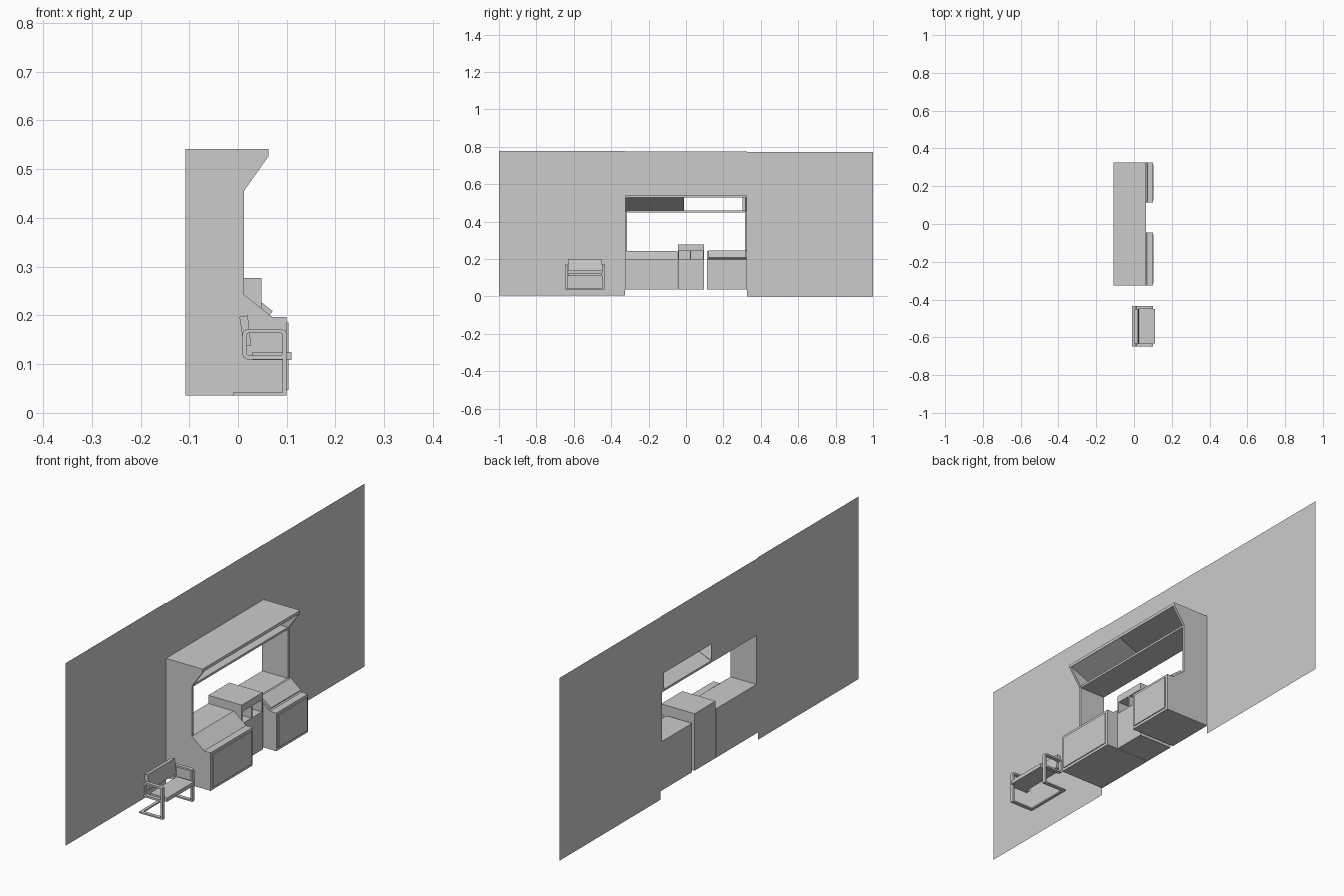
import bpy, bmesh
from mathutils import Vector

if "Cube" in bpy.data.objects:
    bpy.data.objects.remove(bpy.data.objects["Cube"])

BACK = -0.108   # plane of the wall
FLOOR = 0.036


def finish(name, bm):
    me = bpy.data.meshes.new(name)
    bm.to_mesh(me)
    bm.free()
    ob = bpy.data.objects.new(name, me)
    bpy.context.collection.objects.link(ob)
    return ob


def prism(name, profile, y0, y1, insets=()):
    """Extrude an x-z profile along y; insets = (edge index, margin, depth)."""
    bm = bmesh.new()
    a = [bm.verts.new((x, y0, z)) for x, z in profile]
    b = [bm.verts.new((x, y1, z)) for x, z in profile]
    n = len(profile)
    bm.faces.new(a)
    bm.faces.new(b[::-1])
    sides = [bm.faces.new((a[i], b[i], b[(i + 1) % n], a[(i + 1) % n])) for i in range(n)]
    bmesh.ops.recalc_face_normals(bm, faces=bm.faces[:])
    for i, margin, depth in insets:
        bmesh.ops.inset_region(bm, faces=[sides[i]], thickness=margin)
        r = bmesh.ops.extrude_face_region(bm, geom=[sides[i]])
        move = -sides[i].normal * depth
        bmesh.ops.translate(bm, vec=move, verts=[v for v in r['geom'] if isinstance(v, bmesh.types.BMVert)])
        if sides[i].is_valid:
            bmesh.ops.delete(bm, geom=[sides[i]], context='FACES_ONLY')
    return finish(name, bm)


def box(name, x0, x1, y0, y1, z0, z1):
    return prism(name, [(x0, z0), (x1, z0), (x1, z1), (x0, z1)], y0, y1)


def sheet(name, rects):
    """Thin upright panels in the wall plane, each (y0, y1, z0, z1)."""
    bm = bmesh.new()
    for y0, y1, z0, z1 in rects:
        bm.faces.new([bm.verts.new((BACK, y, z)) for y, z in
                      ((y0, z0), (y1, z0), (y1, z1), (y0, z1))])
    return finish(name, bm)


# Wall with openings for the counter and the canopy
sheet("wall", [(-1, -0.326, 0.005, 0.777), (0.326, 1, 0, 0.773),
               (-0.326, 0.326, 0.53, 0.774), (-0.326, -0.012, 0.455, 0.53),
               (0.302, 0.326, 0.455, 0.53)])

# Canopy: boards, end panels and sloped light panel
canopy = [(BACK, 0.455), (0.012, 0.455), (0.063, 0.527), (0.063, 0.541), (BACK, 0.541)]
upright = [(BACK, 0.24), (0.012, 0.24)] + canopy[1:]
for side, y0, y1 in (("left", -0.326, -0.316), ("right", 0.316, 0.326)):
    prism(side + "_upright", upright, y0, y1)
box("canopy_floor", BACK, 0.012, -0.316, 0.316, 0.45, 0.459)
box("canopy_top", BACK, 0.063, -0.316, 0.316, 0.528, 0.541)
prism("canopy_inner_panel", [(BACK, 0.459), (BACK + 0.004, 0.459), (0.06, 0.528), (0.055, 0.528)],
      -0.316, -0.014)

# Counter cabinets with recessed fronts and a sunken desk slope on the right one
cabinet = [(BACK, FLOOR), (0.1, FLOOR), (0.1, 0.197), (0.07, 0.197), (0.012, 0.243), (BACK, 0.243)]
prism("left_cabinet", cabinet, -0.326, -0.045, [(1, 0.016, 0.004)])
prism("right_cabinet", cabinet, 0.113, 0.326, [(1, 0.016, 0.004), (3, 0.009, 0.01)])

# Centre unit with two pigeonholes
Y0, Y1 = -0.044, 0.097
box("centre_base", BACK, 0.048, Y0, Y1, FLOOR, 0.197)
box("centre_back", BACK, -0.02, Y0, Y1, 0.197, 0.247)
box("centre_top", BACK, 0.048, Y0, Y1, 0.247, 0.277)
for i, y in enumerate((Y0, 0.021, Y1 - 0.006)):
    box("pigeonhole_divider_%d" % i, -0.02, 0.048, y, y + 0.006, 0.197, 0.247)

# Chair frame: rounded arm loops, front legs and a floor base


def arm_loop(name, y0, y1):
    """Rounded rectangular ring in the x-z plane."""
    def ring(x0, x1, z0, z1, c):
        return [(x0 + c, z0), (x1 - c, z0), (x1 - c * .3, z0 + c * .3), (x1, z0 + c),
                (x1, z1 - c), (x1 - c * .3, z1 - c * .3), (x1 - c, z1), (x0 + c, z1),
                (x0 + c * .3, z1 - c * .3), (x0, z1 - c), (x0, z0 + c), (x0 + c * .3, z0 + c * .3)]
    outer = ring(0.009, 0.1, 0.11, 0.172, 0.01)
    inner = ring(0.017, 0.092, 0.118, 0.164, 0.005)
    bm = bmesh.new()
    loops = [[bm.verts.new((x, y, z)) for x, z in p] for p, y in
             ((outer, y0), (inner, y0), (inner, y1), (outer, y1))]
    n = len(outer)
    for k in range(4):
        a, b = loops[k], loops[(k + 1) % 4]
        for i in range(n):
            j = (i + 1) % n
            bm.faces.new((a[i], a[j], b[j], b[i]))
    bmesh.ops.recalc_face_normals(bm, faces=bm.faces[:])
    return finish(name, bm)


for side, y0, y1 in (("left", -0.648, -0.633), ("right", -0.449, -0.434)):
    arm_loop(side + "_arm", y0, y1)
    box(side + "_front_leg", 0.091, 0.1, y0, y1, FLOOR, 0.165)
    box(side + "_runner", -0.01, 0.1, y0, y1, FLOOR, 0.042)
box("rear_floor_bar", -0.01, 0.002, -0.633, -0.449, FLOOR, 0.042)

# Chair seat and tilted backrest
box("seat", 0.03, 0.11, -0.632, -0.45, 0.109, 0.125)
prism("backrest", [(0.012, 0.137), (0.027, 0.137), (0.02, 0.2), (0.003, 0.197)], -0.632, -0.45)
